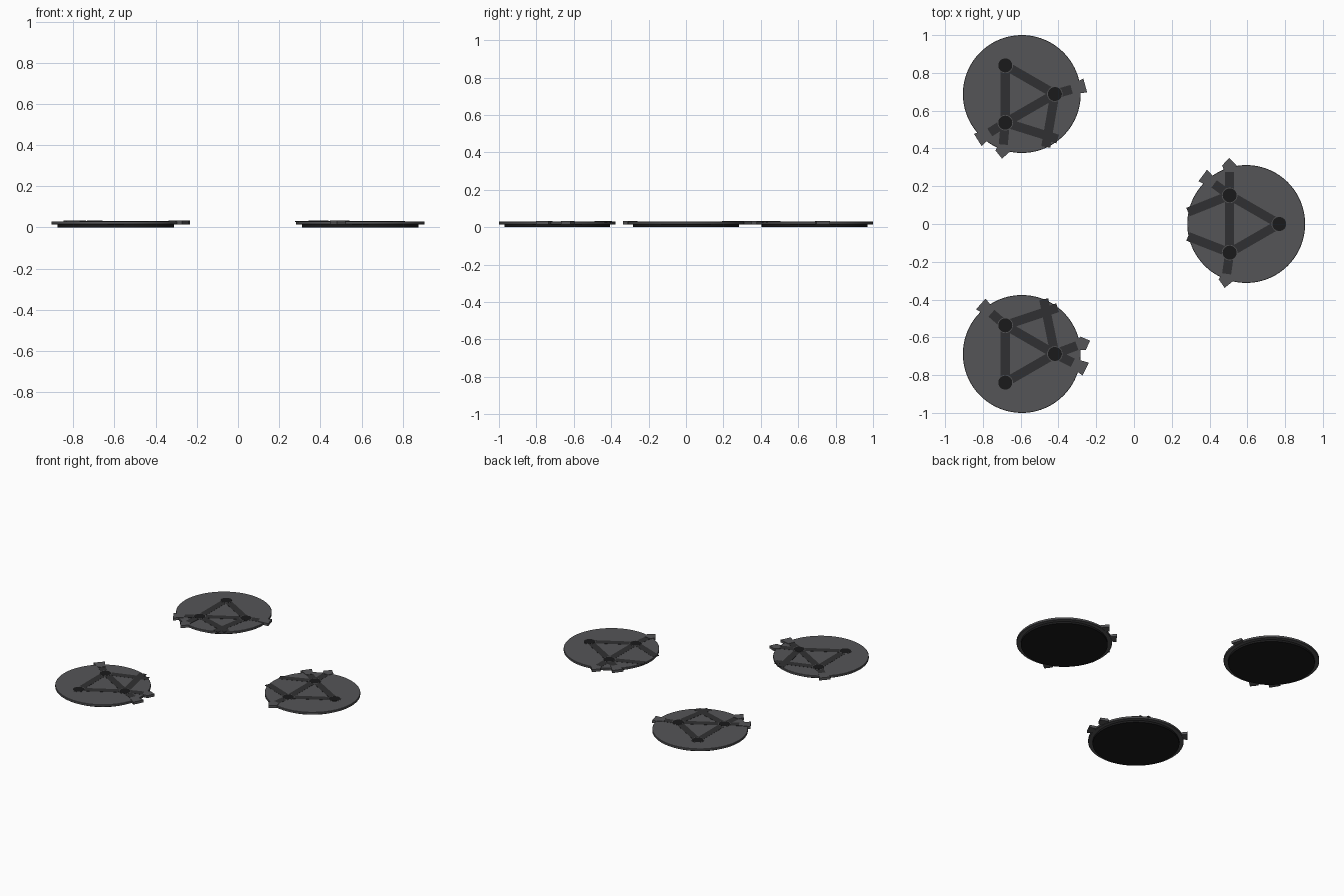
import bpy, bmesh, math
from mathutils import Vector

if "Cube" in bpy.data.objects:
    bpy.data.objects.remove(bpy.data.objects["Cube"])


def material(name, v):
    m = bpy.data.materials.new(name)
    m.diffuse_color = (v, v, v * 1.05, 1)
    m.use_nodes = True
    m.node_tree.nodes["Principled BSDF"].inputs["Base Color"].default_value = m.diffuse_color
    return m


GREY = material("grey_plate", 0.09)
DARK = material("dark_strut", 0.03)
BLACK = material("black_base", 0.01)


def disc(name, x, y, r, z0, z1, mat, sides=96, bevel=0.0):
    bpy.ops.mesh.primitive_cylinder_add(vertices=sides, radius=r, depth=z1 - z0,
                                        location=(x, y, (z0 + z1) / 2))
    ob = bpy.context.object
    ob.name = name
    ob.data.materials.append(mat)
    if bevel:
        b = ob.modifiers.new("edge", 'BEVEL')
        b.width = bevel
        b.segments = 1
    bpy.ops.object.shade_smooth_by_angle()


def prism(name, outline, z0, z1, mat):
    bm = bmesh.new()
    face = bm.faces.new([bm.verts.new((p.x, p.y, z0)) for p in outline])
    ext = bmesh.ops.extrude_face_region(bm, geom=[face])
    verts = [g for g in ext["geom"] if isinstance(g, bmesh.types.BMVert)]
    bmesh.ops.translate(bm, vec=(0, 0, z1 - z0), verts=verts)
    bmesh.ops.recalc_face_normals(bm, faces=bm.faces)
    me = bpy.data.meshes.new(name)
    bm.to_mesh(me)
    bm.free()
    me.materials.append(mat)
    bpy.context.collection.objects.link(bpy.data.objects.new(name, me))


def strut(name, a, b, width=0.048):
    d = (b - a).normalized()
    n = Vector((-d.y, d.x)) * width / 2
    prism(name, [a - n, b - n, b + n, a + n], 0.026, 0.0308, DARK)


def head(name, a, tip, pointed):
    # flared end that grips the rim, with an arrow or flat tip
    d = (tip - a).normalized()
    n = Vector((-d.y, d.x))
    back = tip - d * 0.075
    shoulder = tip - d * (0.04 if pointed else 0.0)
    pts = [back - n * 0.024, shoulder - n * 0.038]
    if pointed:
        pts.append(tip)
    pts += [shoulder + n * 0.038, back + n * 0.024]
    prism(name, pts, 0.015, 0.033, GREY)


# node offsets from each plate centre
NODES = [Vector((0.175 * math.cos(t), 0.175 * math.sin(t)))
         for t in (0, 2 * math.pi / 3, 4 * math.pi / 3)]

# plate centre, then struts: (node, end offset, end kind)
PLATES = [
    ("back", (-0.594, 0.688), [
        (0, (0.336, 0.045), "flat"), (0, (0.127, -0.28), "rim"),
        (2, (0.19, -0.238), "rim"), (2, (-0.233, -0.243), "flat"),
        (2, (-0.105, -0.342), "point")]),
    ("right", (0.594, 0.0), [
        (1, (-0.09, 0.35), "point"), (1, (-0.23, 0.257), "flat"),
        (1, (-0.308, 0.063), "rim"), (2, (-0.114, -0.338), "point"),
        (2, (-0.308, -0.066), "rim")]),
    ("front", (-0.594, -0.688), [
        (1, (-0.217, 0.265), "flat"), (1, (0.19, 0.245), "rim"),
        (0, (0.116, 0.29), "rim"), (0, (0.362, 0.07), "point"),
        (0, (0.338, -0.08), "flat")]),
]

for label, centre, struts in PLATES:
    c = Vector(centre)
    # base foot and plate
    disc(label + "_base", c.x, c.y, 0.283, 0.0, 0.015, BLACK)
    disc(label + "_plate", c.x, c.y, 0.312, 0.014, 0.03, GREY, bevel=0.002)
    # triangle of struts and its corner pins
    for i in range(3):
        strut(f"{label}_triangle_strut_{i}", c + NODES[i], c + NODES[(i + 1) % 3])
        p = c + NODES[i]
        disc(f"{label}_pin_ring_{i}", p.x, p.y, 0.041, 0.026, 0.0312, GREY, 32)
        disc(f"{label}_pin_{i}", p.x, p.y, 0.037, 0.026, 0.0316, BLACK, 32)
    # struts running to the rim
    for k, (node, end, kind) in enumerate(struts):
        a, tip = c + NODES[node], c + Vector(end)
        d = (tip - a).normalized()
        stop = tip if kind == "rim" else tip - d * 0.05
        strut(f"{label}_outer_strut_{k}", a, stop)
        if kind != "rim":
            head(f"{label}_strut_end_{k}", a, tip, kind == "point")
